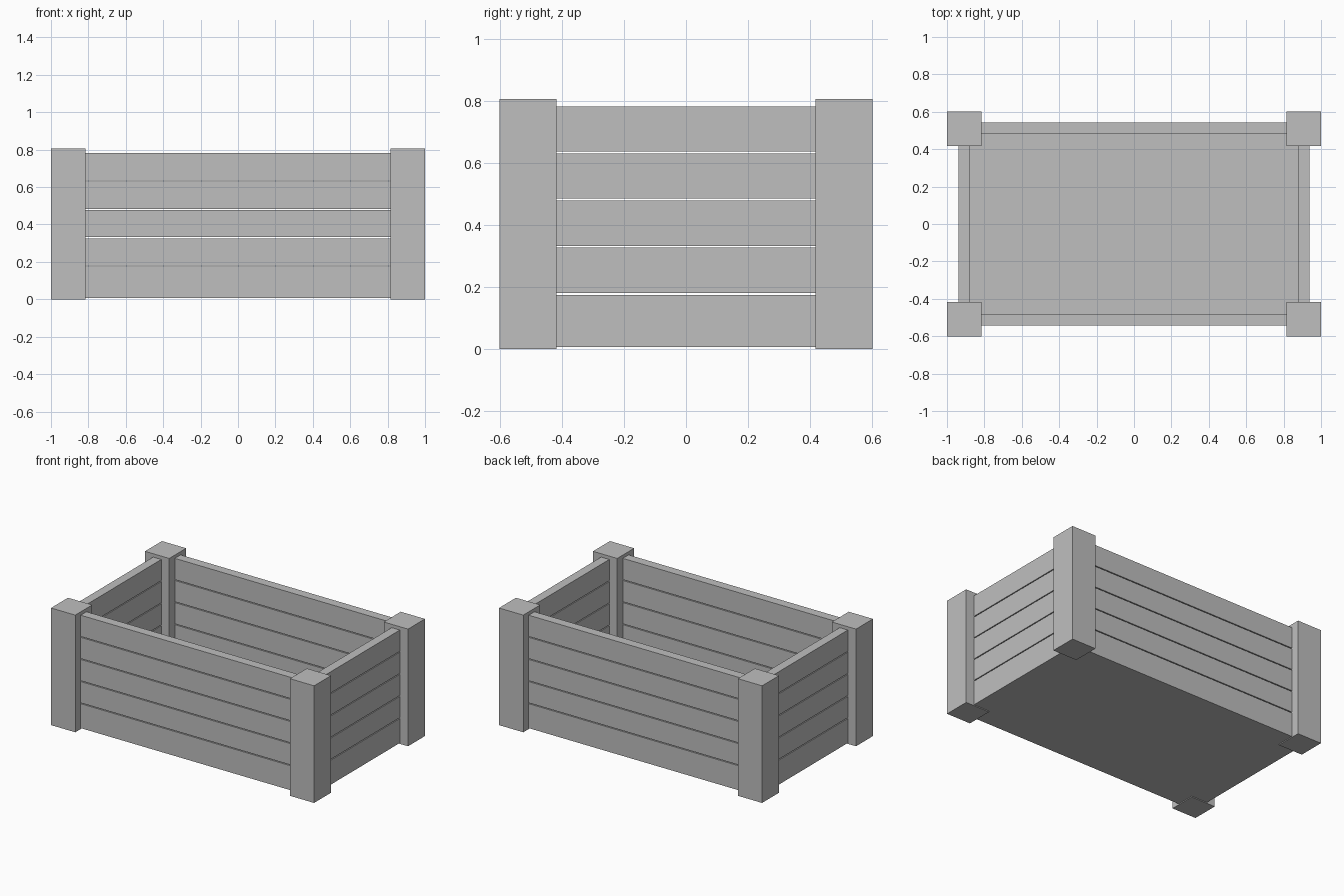
import bpy

cube = bpy.data.objects.get("Cube")
if cube:
    bpy.data.objects.remove(cube, do_unlink=True)

# Single plain grey for the whole crate
GREY = (0.52, 0.52, 0.52, 1)
grey = bpy.data.materials.new("plain_grey")
grey.use_nodes = True
grey.diffuse_color = GREY
grey.node_tree.nodes["Principled BSDF"].inputs["Base Color"].default_value = GREY


def box(name, low, high):
    """Add a box spanning two opposite corners."""
    centre = [(a + b) / 2 for a, b in zip(low, high)]
    bpy.ops.mesh.primitive_cube_add(size=1, location=centre)
    obj = bpy.context.object
    obj.name = name
    obj.scale = [b - a for a, b in zip(low, high)]
    bpy.ops.object.transform_apply(location=False, rotation=False, scale=True)
    obj.data.materials.append(grey)
    return obj


def span(sign, inner, outer):
    """Order an inner and outer distance on one side of the centre."""
    return sorted((sign * inner, sign * outer))


HALF_X, HALF_Y, HEIGHT = 1.0, 0.602, 0.805
POST = 0.184
PLANK_IN_X, PLANK_OUT_X = 0.876, 0.938
PLANK_IN_Y, PLANK_OUT_Y = 0.48, 0.543
FIRST, PITCH, PLANK_H = 0.028, 0.152, 0.146

sides_x = {"right": -1, "left": 1}
sides_y = {"front": -1, "back": 1}

# Corner posts
for y_name, sy in sides_y.items():
    for x_name, sx in sides_x.items():
        x0, x1 = span(sx, HALF_X - POST, HALF_X)
        y0, y1 = span(sy, HALF_Y - POST, HALF_Y)
        box(f"{y_name}_{x_name}_post", (x0, y0, 0), (x1, y1, HEIGHT))

# Floor panel
box("floor_panel", (-PLANK_OUT_X, -PLANK_OUT_Y, 0.006),
    (PLANK_OUT_X, PLANK_OUT_Y, FIRST))

# Wall planks, stacked with narrow open gaps and tucked into the posts
END_X, END_Y = HALF_X - POST + 0.03, HALF_Y - POST + 0.03
for row in range(5):
    z0 = FIRST + row * PITCH
    z1 = z0 + PLANK_H
    for name, s in sides_y.items():
        y0, y1 = span(s, PLANK_IN_Y, PLANK_OUT_Y)
        box(f"{name}_plank_{row + 1}", (-END_X, y0, z0), (END_X, y1, z1))
    for name, s in sides_x.items():
        x0, x1 = span(s, PLANK_IN_X, PLANK_OUT_X)
        box(f"{name}_plank_{row + 1}", (x0, -END_Y, z0), (x1, END_Y, z1))
